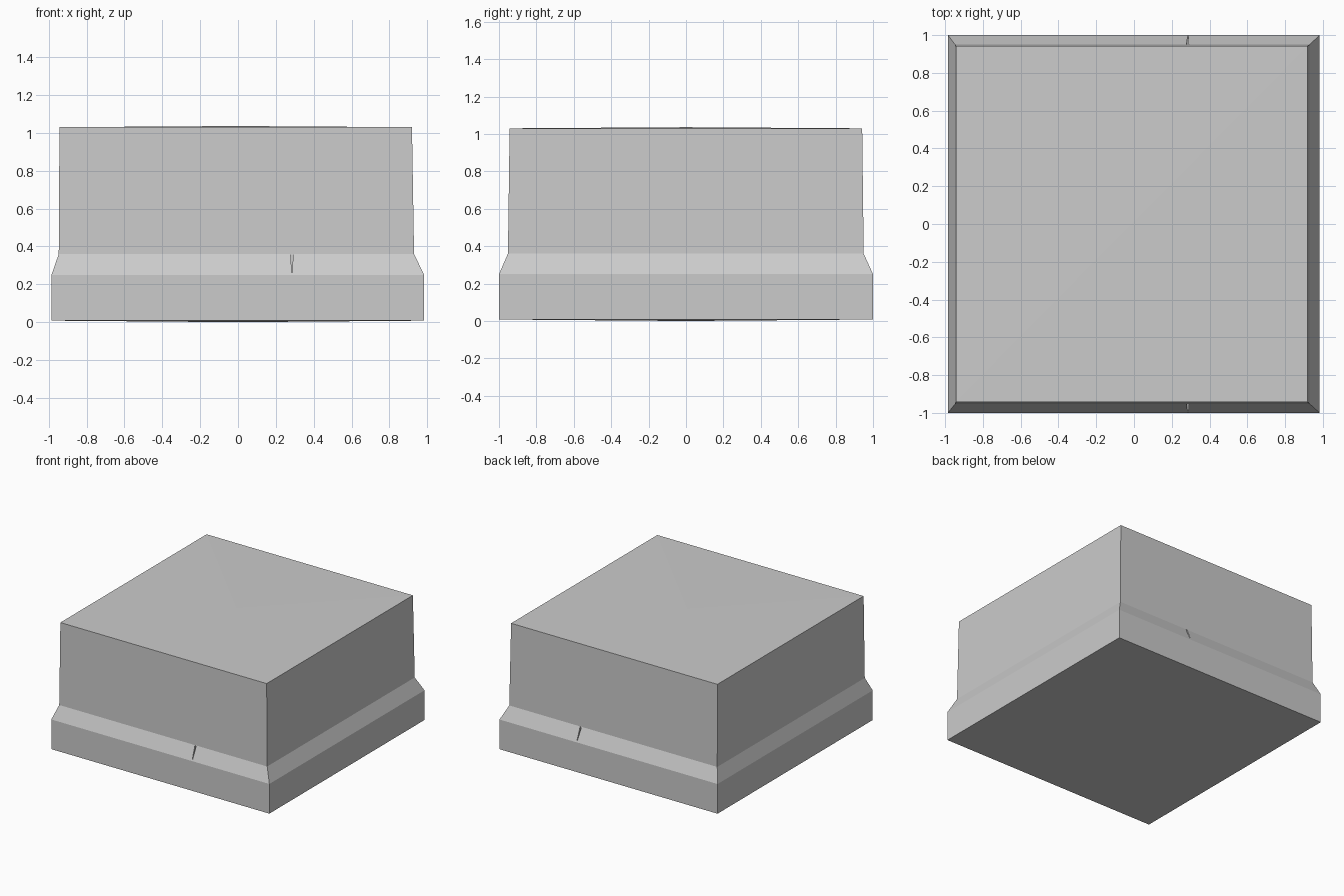
import bpy, bmesh

if "Cube" in bpy.data.objects:
    bpy.data.objects.remove(bpy.data.objects["Cube"])


def loft(name, rings, poke=None):
    """Skin rectangular rings (x0, x1, y0, y1, z); poke = cap centre heights."""
    bm = bmesh.new()
    loops = [[bm.verts.new(p) for p in ((x0, y0, z), (x1, y0, z), (x1, y1, z), (x0, y1, z))]
             for x0, x1, y0, y1, z in rings]
    for a, b in zip(loops, loops[1:]):
        for i in range(4):
            j = (i + 1) % 4
            bm.faces.new((a[i], a[j], b[j], b[i]))
    caps = [bm.faces.new(loops[0][::-1]), bm.faces.new(loops[-1])]
    if poke:
        for cap, z in zip(caps, poke):
            bmesh.ops.poke(bm, faces=[cap])["verts"][0].co.z = z
    bmesh.ops.recalc_face_normals(bm, faces=bm.faces)
    mesh = bpy.data.meshes.new(name)
    bm.to_mesh(mesh)
    bm.free()
    ob = bpy.data.objects.new(name, mesh)
    bpy.context.collection.objects.link(ob)
    return ob


# Stone block: wide plinth, sloped shoulder, slightly tapered upper body
block = loft("stone_block", [
    (-0.985, 0.983, -1.0, 1.0, 0.008),
    (-0.985, 0.983, -1.0, 1.0, 0.25),
    (-0.947, 0.93, -0.952, 0.95, 0.36),
    (-0.943, 0.919, -0.943, 0.942, 1.03),
], poke=(0.0, 1.036))

# Thin wedge cracks in the shoulder, front and back
for side, label in ((-1, "front"), (1, "back")):
    y0, y1 = sorted((side * 0.945, side * 1.05))
    cutter = loft(label + "_crack_cutter", [
        (0.284, 0.288, y0, y1, 0.262),
        (0.278, 0.290, y0, y1, 0.358),
    ])
    cutter.hide_render = True
    cutter.hide_viewport = True
    cutter.display_type = 'WIRE'
    mod = block.modifiers.new(label + "_crack", 'BOOLEAN')
    mod.operation = 'DIFFERENCE'
    mod.solver = 'EXACT'
    mod.object = cutter
